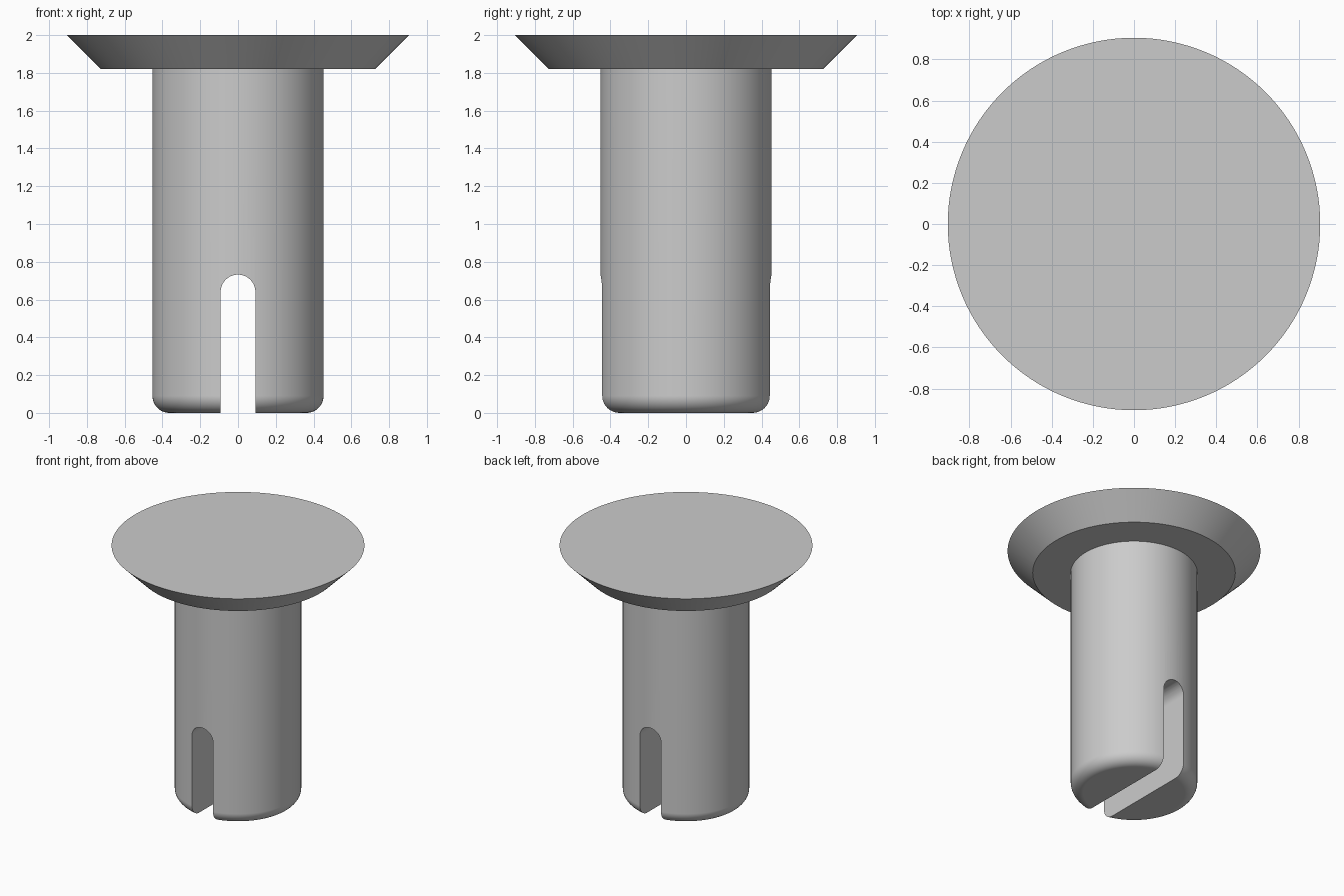
import bpy, bmesh
from math import sin, cos, pi, radians

cube = bpy.data.objects.get("Cube")
if cube:
    bpy.data.objects.remove(cube, do_unlink=True)

SEGMENTS = 128
SHANK_R, FILLET = 0.453, 0.09
SLOT_HALF, SLOT_ARC_Z = 0.092, 0.64

grey = bpy.data.materials.new("plain grey")
grey.use_nodes = True
color = (0.6, 0.6, 0.6, 1)
grey.diffuse_color = color
grey.node_tree.nodes["Principled BSDF"].inputs["Base Color"].default_value = color


def make_object(name, bm):
    bmesh.ops.recalc_face_normals(bm, faces=bm.faces)
    mesh = bpy.data.meshes.new(name)
    bm.to_mesh(mesh)
    bm.free()
    mesh.materials.append(grey)
    obj = bpy.data.objects.new(name, mesh)
    bpy.context.collection.objects.link(obj)
    return obj


def lathe(name, profile):
    """Closed solid from (radius, z) rings, capped at both ends."""
    bm = bmesh.new()
    rings = []
    for r, z in profile:
        rings.append([bm.verts.new((r * cos(2 * pi * i / SEGMENTS),
                                    r * sin(2 * pi * i / SEGMENTS), z))
                      for i in range(SEGMENTS)])
    for low, high in zip(rings, rings[1:]):
        for i in range(SEGMENTS):
            j = (i + 1) % SEGMENTS
            bm.faces.new((low[i], low[j], high[j], high[i]))
    bm.faces.new(rings[0][::-1])
    bm.faces.new(rings[-1])
    return make_object(name, bm)


def activate(obj):
    bpy.ops.object.select_all(action='DESELECT')
    obj.select_set(True)
    bpy.context.view_layer.objects.active = obj


# Flared head with a flat top
head = lathe("head", [(0.725, 1.82), (0.905, 2.0)])

# Round shank with a rounded lower edge, its top seated in the head
steps = 10
fillet = [(SHANK_R - FILLET + FILLET * sin(a), FILLET - FILLET * cos(a))
          for a in (pi / 2 * i / steps for i in range(steps + 1))]
shank = lathe("shank", fillet + [(SHANK_R, 1.85)])

# Round-topped slot running front to back through the lower shank
bm = bmesh.new()
arc = [(SLOT_HALF * cos(pi * i / 24), SLOT_ARC_Z + SLOT_HALF * sin(pi * i / 24))
       for i in range(25)]
outline = [(-SLOT_HALF, -0.2), (SLOT_HALF, -0.2)] + arc
face = bm.faces.new([bm.verts.new((x, -1, z)) for x, z in outline])
extruded = bmesh.ops.extrude_face_region(bm, geom=[face])["geom"]
bmesh.ops.translate(bm, vec=(0, 2, 0),
                    verts=[v for v in extruded if isinstance(v, bmesh.types.BMVert)])
cutter = make_object("slot_cutter", bm)
cutter.hide_render = True

activate(shank)
cut = shank.modifiers.new("slot", 'BOOLEAN')
cut.operation = 'DIFFERENCE'
cut.solver = 'EXACT'
cut.object = cutter
bpy.ops.object.modifier_apply(modifier=cut.name)
bpy.data.objects.remove(cutter, do_unlink=True)

# Smooth round surfaces, crisp edges
for obj in (head, shank):
    activate(obj)
    bpy.ops.object.shade_smooth_by_angle(angle=radians(30))
    weighted = obj.modifiers.new("weighted normals", 'WEIGHTED_NORMAL')
    weighted.keep_sharp = True
